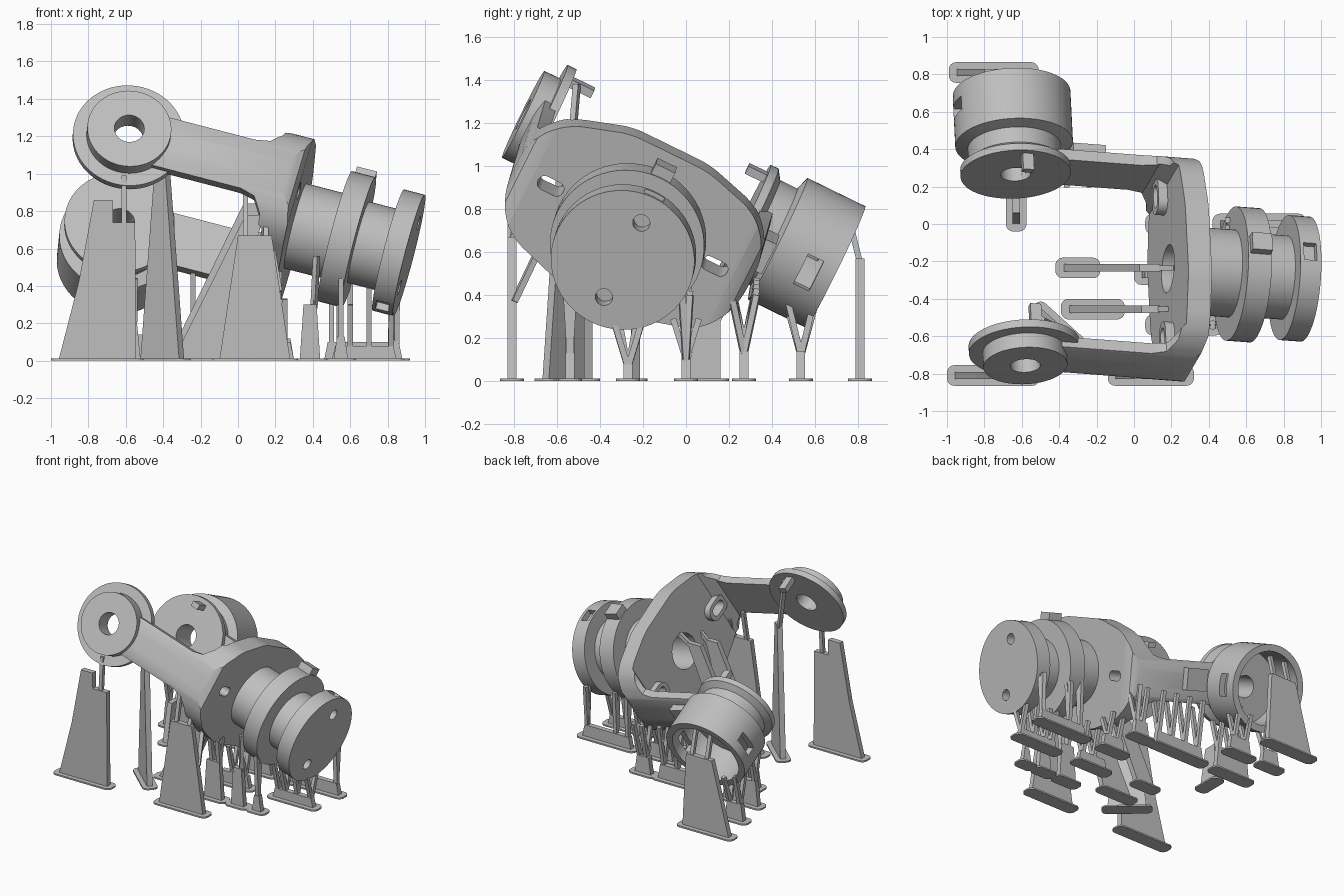
import bpy, bmesh, math
from mathutils import Matrix, Vector

cube = bpy.data.objects.get("Cube")
if cube:
    bpy.data.objects.remove(cube, do_unlink=True)

grey = bpy.data.materials.new("plain grey")
grey.use_nodes = True
GREY = (0.52, 0.52, 0.52, 1)
grey.diffuse_color = GREY
grey.node_tree.nodes["Principled BSDF"].inputs["Base Color"].default_value = GREY

# Tilted frame of the yoke: x along the shaft, y across the arms, z up the plate
across = Vector((-0.045, 0.89, -0.435)).normalized()
along = Vector((1, -0.055, -0.27))
along = (along - across * along.dot(across)).normalized()
upward = along.cross(across)
TILT = Matrix((along, across, upward)).transposed().to_4x4()
TILT.translation = (0.915, -0.295, 0.563)
FLAT = Matrix.Identity(4)
PIVOT = -1.58
ARM = 0.61


def finish(name, bm, frame):
    bmesh.ops.recalc_face_normals(bm, faces=bm.faces)
    mesh = bpy.data.meshes.new(name)
    bm.to_mesh(mesh)
    bm.free()
    mesh.materials.append(grey)
    ob = bpy.data.objects.new(name, mesh)
    bpy.context.collection.objects.link(ob)
    ob.matrix_world = frame
    return ob


def prism(name, points, axis, lo, hi, frame=TILT, rounding=0.0):
    """Extrude a 2D outline along an axis, with optional rounded corners."""
    def place(p):
        co = list(p)
        co.insert(axis, lo)
        return co
    bm = bmesh.new()
    bm.faces.new([bm.verts.new(place(p)) for p in points])
    if rounding:
        bmesh.ops.bevel(bm, geom=bm.verts[:], offset=rounding, segments=8,
                        affect='VERTICES', profile=0.5)
    step = Vector((0, 0, 0))
    step[axis] = hi - lo
    out = bmesh.ops.extrude_face_region(bm, geom=bm.faces[:])
    moved = [g for g in out["geom"] if isinstance(g, bmesh.types.BMVert)]
    bmesh.ops.translate(bm, verts=moved, vec=step)
    return finish(name, bm, frame)


def rect(x, y):
    return [(x[0], y[0]), (x[1], y[0]), (x[1], y[1]), (x[0], y[1])]


def box(name, x, y, z, frame=TILT):
    return prism(name, rect(x, y), 2, z[0], z[1], frame)


def lathe(name, profile, axis=0, centre=(0, 0), segments=64):
    """Revolve a closed (distance, radius) profile around an axis."""
    bm = bmesh.new()
    rings = []
    for d, r in profile:
        ring = []
        for i in range(segments):
            t = math.tau * i / segments
            co = [centre[0] + r * math.cos(t), centre[1] + r * math.sin(t)]
            co.insert(axis, d)
            ring.append(bm.verts.new(co))
        rings.append(ring)
    for k, ring in enumerate(rings):
        nxt = rings[(k + 1) % len(rings)]
        for i in range(segments):
            j = (i + 1) % segments
            bm.faces.new((ring[i], ring[j], nxt[j], nxt[i]))
    bmesh.ops.remove_doubles(bm, verts=bm.verts, dist=1e-5)
    return finish(name, bm, TILT)


def rod(lo, hi, r, axis, centre):
    return lathe("cutter", [(lo, 0), (lo, r), (hi, r), (hi, 0)], axis, centre, 32)


def carve(ob, cutters, operation='DIFFERENCE'):
    """Apply booleans and drop the cutters."""
    for c in cutters:
        mod = ob.modifiers.new("cut", 'BOOLEAN')
        mod.operation, mod.object, mod.solver = operation, c, 'EXACT'
    bpy.context.view_layer.update()
    deps = bpy.context.evaluated_depsgraph_get()
    mesh = bpy.data.meshes.new_from_object(ob.evaluated_get(deps))
    ob.modifiers.clear()
    ob.data = mesh
    for c in cutters:
        bpy.data.objects.remove(c, do_unlink=True)


def mirrored(half):
    """Complete an outline by reflecting its second coordinate."""
    return half + [(a, -b) for a, b in reversed(half)]


def slot(name, side, length, width, lo, hi):
    """Stadium through or on the plate, at one end of it."""
    y = side * 0.425
    return prism(name, rect((y - length, y + length), (-width, width)), 0, lo, hi,
                 rounding=width * 0.97)


# Yoke: a U profile trimmed by the plate outline and the arm outline
yoke = prism("yoke", mirrored([(-0.63, 0.52), (-0.65, 0.58), (-0.71, ARM), (PIVOT, ARM),
             (PIVOT, 0.53), (-0.83, 0.53), (-0.76, 0.47)]), 2, -0.45, 0.45)
outline = [(-0.61, 0.11), (-0.55, 0.235), (-0.46, 0.31), (-0.2, 0.395),
           (0.2, 0.395), (0.46, 0.32), (0.55, 0.24), (0.61, 0.11)]
plate_trim = prism("cutter", mirrored(outline), 0, -1.8, -0.5, rounding=0.055)
arm_trim = prism("cutter", mirrored([(-1.8, 0.15), (-0.92, 0.15), (-0.84, 0.17), (-0.79, 0.24),
                 (-0.76, 0.42), (-0.5, 0.42)]), 1, -0.8, 0.8)
carve(yoke, [plate_trim, arm_trim], 'INTERSECT')
holes = [rod(-1.8, -1.3, 0.24, 0, (0, 0)), rod(-1, -0.5, 0.13, 0, (0, 0))]
holes += [rod(s * 0.5, s * 0.7, 0.08, 1, (PIVOT, 0)) for s in (-1, 1)]
carve(yoke, holes + [slot("cutter", s, 0.065, 0.035, -1, -0.5) for s in (-1, 1)])
for s, side in ((-1, "front"), (1, "rear")):
    boss = slot(side + "_slot_boss", s, 0.1, 0.065, -0.81, -0.75)
    carve(boss, [slot("cutter", s, 0.065, 0.035, -1, -0.5)])
box("arm_block", (-1.28, -1.1), (0.57, 0.66), (-0.06, 0.1))

# Stepped shaft with two flanges and a bore from the plate side
shaft = lathe("shaft", [(-0.2, 0), (-0.2, 0.13), (-0.7, 0.13), (-0.7, 0.235), (-0.41, 0.235),
              (-0.41, 0.36), (-0.28, 0.36), (-0.28, 0.225), (-0.115, 0.225),
              (-0.115, 0.335), (0, 0.335), (0, 0)])
pockets = []
for s in (-1, 1):
    pockets.append(rod(-0.08, 0.1, 0.04, 0, (0, s * 0.2)))
    pockets.append(box("cutter", (-0.095, -0.025), (-0.05, 0.05), sorted((s * 0.29, s * 0.4))))
carve(shaft, pockets)
box("flange_key", (-0.4, -0.29), (-0.05, 0.05), (0.3, 0.41))

# Front pivot: wide thin disc and raised boss
lathe("front_pivot", [(-0.515, 0.08), (-0.515, 0.298), (-0.56, 0.298), (-0.56, 0.225),
      (-0.645, 0.225), (-0.645, 0.08)], 1, (PIVOT, 0))

# Rear pivot: disc, neck and hollow open cup
cup = lathe("rear_cup", [(0.495, 0.08), (0.495, 0.295), (0.535, 0.295), (0.565, 0.25), (0.655, 0.25),
            (0.675, 0.315), (0.975, 0.315), (0.975, 0.265), (0.705, 0.265), (0.705, 0.08)],
            1, (PIVOT, 0))
carve(cup, [box("cutter", (PIVOT - 0.5, PIVOT + 0.5), (0.82, 0.9), (-0.08, 0.08))])
for s, side in ((-1, "front"), (1, "rear")):
    box(side + "_disc_key", (PIVOT - 0.03, PIVOT + 0.03), sorted((s * 0.4, s * 0.53)), (0.22, 0.26))


def strut(name, p, q, thick=0.014):
    """Slim square prong between two points."""
    p, q = Vector(p), Vector(q)
    frame = (q - p).to_track_quat('Z', 'Y').to_matrix().to_4x4()
    frame.translation = p
    w = (-thick, thick)
    box(name, w, w, (0, (q - p).length), frame)


def support(name, y, base, top, height, tips, frame=FLAT):
    """Rounded foot, tapering wall and prongs reaching up to the body."""
    (x0, x1), (t0, t1) = base, top
    prism(name + "_foot", rect((x0 - 0.04, x1 + 0.04), (y - 0.055, y + 0.055)), 2, 0, 0.012,
          frame, 0.04)
    prism(name + "_wall", [(x0, 0), (x1, 0), (t1, height), (t0, height)],
          1, y - 0.02, y + 0.02, frame)
    for tip in tips:
        x = min(max(tip[0], t0 + 0.014), t1 - 0.014)
        strut(name + "_prong", frame @ Vector((x, y, height - 0.02)), frame @ Vector(tip))


def turned(x, y, degrees):
    return Matrix.Translation((x, y, 0)) @ Matrix.Rotation(math.radians(degrees), 4, 'Z')


# Tall supports beside the pivots and the plate
support("cup_support", 0.81, (-0.95, -0.55), (-0.8, -0.58), 0.57, [(-0.75, 0.76, 0.75), (-0.62, 0.76, 0.75)])
support("boss_support", -0.81, (-0.96, -0.545), (-0.77, -0.55), 0.74, [(-0.61, -0.79, 0.99)])
support("boss_support_peak", -0.81, (-0.93, -0.66), (-0.77, -0.67), 0.86, [])
support("disc_support", 0, (-0.14, 0.14), (-0.04, 0.04), 1.0, [(-0.1, -0.02, 1.38)],
        turned(-0.405, -0.56, -42))
support("cross_support", 0, (0.0, 0.16), (0.06, 0.16), 0.3, [(0.25, 0, 0.48)], turned(-0.63, 0, 90))
support("inner_support", -0.235, (-0.38, -0.22), (0.03, 0.14), 0.84, [(0.22, -0.235, 0.88)])
support("lower_inner_support", -0.455, (-0.35, -0.09), (0.04, 0.14), 0.78, [(0.22, -0.455, 0.84)])
support("corner_support", -0.81, (-0.1, 0.28), (0.0, 0.18), 0.67, [(0.04, -0.76, 0.9), (0.15, -0.75, 0.82)])
strut("corner_support_brace", (0.22, -0.8, 0.37), (0.18, -0.69, 0.6))


def low_support(name, y, base, height, tips, spread=0.06):
    """Short wall with pairs of prongs forking to either side."""
    forks = [(x, y + s * spread, z) for x, z in tips for s in (-1, 1)]
    support(name, y, base, (base[0] + 0.02, base[1] - 0.02), height, forks)


# Low supports under the plate, shaft, arm and cup
low_support("plate_left_support", -0.54, (0.1, 0.25), 0.3, [(0.16, 0.48), (0.22, 0.48)], 0.03)
low_support("shaft_left_support", -0.54, (0.33, 0.44), 0.3, [(0.42, 0.56)], 0.01)
low_support("flange_left_support", -0.54, (0.51, 0.59), 0.13, [(0.55, 0.44)], 0.02)
low_support("plate_mid_support", -0.27, (0.04, 0.3), 0.1, [(0.15, 0.33), (0.25, 0.33)])
low_support("shaft_mid_support", -0.27, (0.5, 0.85), 0.08,
            [(0.54, 0.3), (0.6, 0.3), (0.7, 0.39), (0.82, 0.26)])
low_support("plate_right_support", 0, (0.1, 0.3), 0.12, [(0.15, 0.29), (0.24, 0.29)])
low_support("shaft_right_support", 0, (0.46, 0.88), 0.1, [(0.5, 0.56), (0.6, 0.42), (0.85, 0.4)], 0.02)
low_support("plate_far_support", 0.27, (0.1, 0.24), 0.14, [(0.15, 0.4), (0.22, 0.4)])
low_support("arm_support", 0.27, (-0.4, 0.04), 0.12, [(-0.36, 0.48), (-0.24, 0.47), (-0.12, 0.45), (0, 0.43)])
low_support("rear_disc_support", 0.27, (-0.82, -0.52), 0.2, [(-0.78, 0.47), (-0.66, 0.44), (-0.55, 0.44)])
low_support("cup_side_support", 0.535, (-0.88, -0.72), 0.14, [(-0.84, 0.37), (-0.74, 0.34)])
low_support("cup_base_support", 0.535, (-0.62, -0.42), 0.14, [(-0.58, 0.33), (-0.48, 0.37)])

# Smooth the curved parts, keep hard edges
for ob in bpy.context.collection.objects:
    if ob.type == 'MESH':
        ob.select_set(True)
        bpy.context.view_layer.objects.active = ob
bpy.ops.object.shade_smooth_by_angle(angle=math.radians(30))
